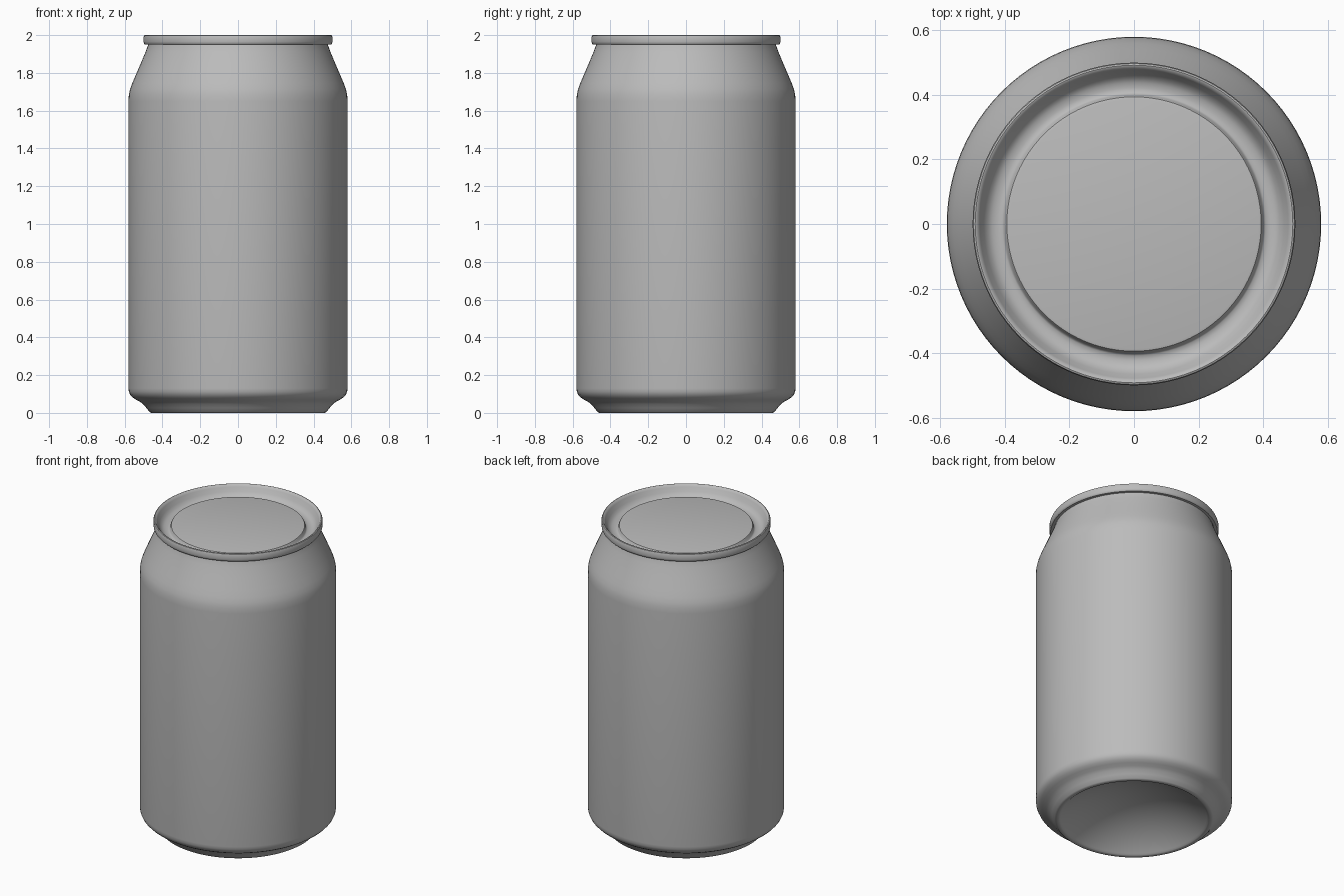
import bpy, bmesh, math

if "Cube" in bpy.data.objects:
    bpy.data.objects.remove(bpy.data.objects["Cube"])

metal = bpy.data.materials.new("grey_metal")
metal.diffuse_color = (0.5, 0.5, 0.5, 1)
metal.use_nodes = True
metal.node_tree.nodes["Principled BSDF"].inputs["Base Color"].default_value = metal.diffuse_color

SEGMENTS = 96


def lathe(name, profile):
    """Spin an (r, z) profile around z into one smooth object."""
    bm = bmesh.new()
    verts = [bm.verts.new((r, 0, z)) for r, z in profile]
    edges = [bm.edges.new(p) for p in zip(verts, verts[1:])]
    bmesh.ops.spin(bm, geom=verts + edges, cent=(0, 0, 0), axis=(0, 0, 1),
                   angle=2 * math.pi, steps=SEGMENTS, use_merge=True)
    bmesh.ops.remove_doubles(bm, verts=bm.verts, dist=1e-5)
    bmesh.ops.dissolve_degenerate(bm, edges=bm.edges, dist=1e-6)
    mesh = bpy.data.meshes.new(name)
    bm.to_mesh(mesh)
    bm.free()
    mesh.materials.append(metal)
    obj = bpy.data.objects.new(name, mesh)
    bpy.context.collection.objects.link(obj)
    bpy.context.view_layer.objects.active = obj
    obj.select_set(True)
    bpy.ops.object.shade_smooth_by_angle(angle=math.radians(40))
    obj.select_set(False)
    return obj


# Concave dome under the can: arc from the centre out to the standing ring
DOME_R, DOME_H = 0.43, 0.15
ball = (DOME_R ** 2 + DOME_H ** 2) / (2 * DOME_H)
dome = []
for i in range(13):
    r = DOME_R * i / 12
    dome.append((r, DOME_H - ball + math.sqrt(ball ** 2 - r ** 2) + 0.01))

# Standing ring, wall and tapered neck
foot = [(0.438, 0.003), (0.445, 0), (0.46, 0), (0.468, 0.005), (0.485, 0.026),
        (0.503, 0.047), (0.52, 0.06), (0.54, 0.07), (0.558, 0.082),
        (0.571, 0.096), (0.578, 0.112), (0.58, 0.13)]
neck = [(0.58, 1.65), (0.578, 1.685), (0.571, 1.715), (0.56, 1.745),
        (0.543, 1.785), (0.515, 1.85), (0.49, 1.91), (0.477, 1.945),
        (0.475, 1.955)]
lathe("can_body", dome + foot + neck)

# Seamed rim, groove and raised panel of the lid
lid = [(0.475, 1.95), (0.493, 1.95), (0.498, 1.955), (0.5, 1.965),
       (0.5, 1.99), (0.497, 1.998), (0.492, 2.0), (0.486, 1.998),
       (0.478, 1.985), (0.465, 1.96), (0.452, 1.943), (0.438, 1.935),
       (0.422, 1.932), (0.408, 1.933), (0.402, 1.938), (0.398, 1.952),
       (0.394, 1.958), (0.386, 1.96), (0, 1.96)]
lathe("can_lid", lid[::-1])

# Outward normals: body runs bottom to top, lid runs rim to centre
for obj in bpy.data.objects:
    bm = bmesh.new()
    bm.from_mesh(obj.data)
    bm.normal_update()
    if obj.name == "can_body":
        wall = max(bm.faces, key=lambda f: f.calc_area())
        c = wall.calc_center_median()
        flip = wall.normal.x * c.x + wall.normal.y * c.y < 0
    else:
        flip = min(bm.faces, key=lambda f: f.calc_center_median().xy.length).normal.z < 0
    if flip:
        bmesh.ops.reverse_faces(bm, faces=bm.faces)
    bm.to_mesh(obj.data)
    bm.free()
